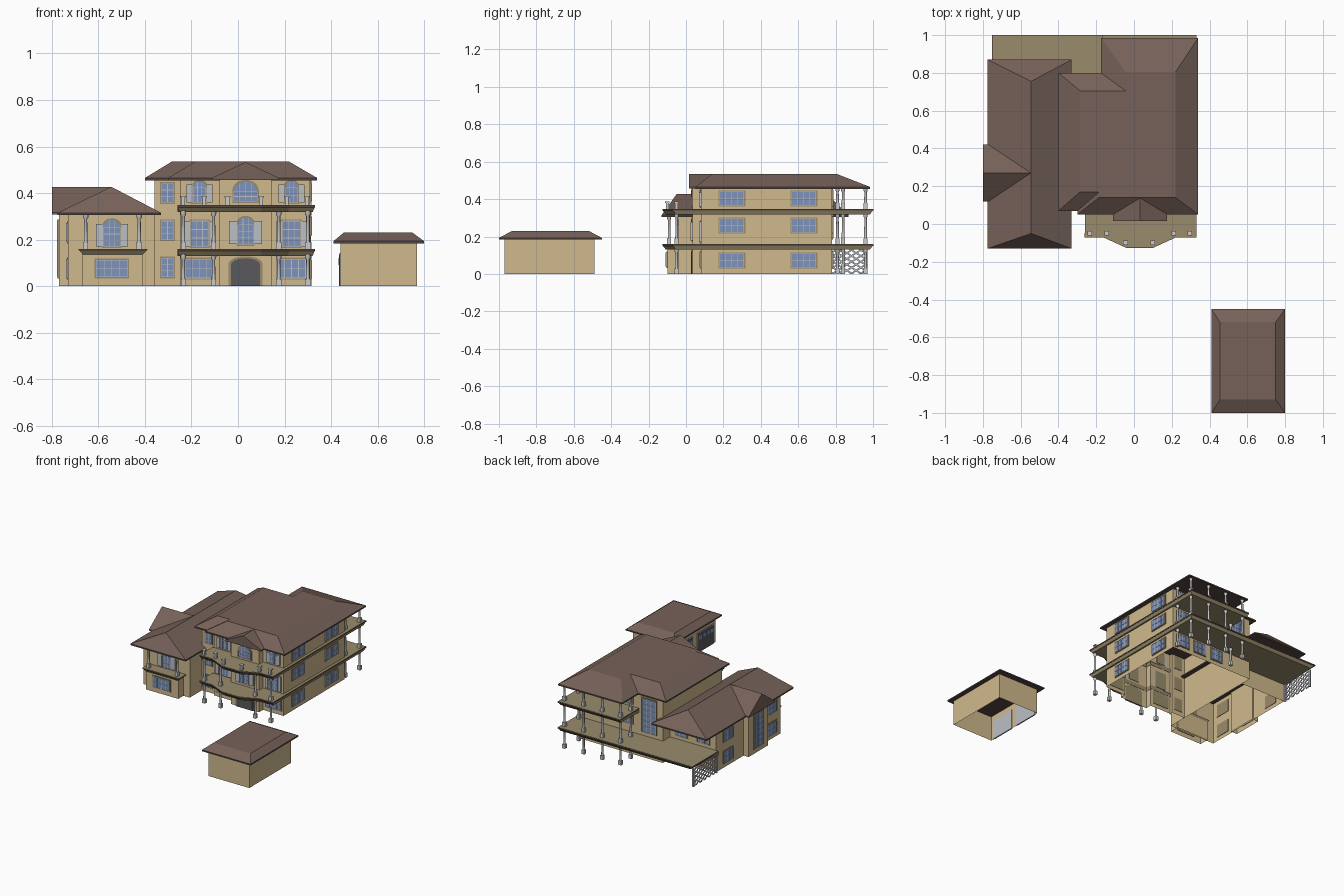
import bpy, bmesh, math

if "Cube" in bpy.data.objects:
    bpy.data.objects.remove(bpy.data.objects["Cube"])

def material(name, r, g, b):
    m = bpy.data.materials.new(name)
    m.diffuse_color = (r, g, b, 1)
    m.use_nodes = True
    m.node_tree.nodes["Principled BSDF"].inputs["Base Color"].default_value = m.diffuse_color
    return m

WALL = material("stucco", .63, .49, .27)
ROOF = material("roof_tile", .18, .12, .10)
DECK = material("deck_tan", .32, .26, .15)
DARK = material("dark_trim", .09, .065, .055)
GLASS = material("glass", .21, .29, .50)
PALE = material("pale_trim", .50, .52, .56)
DOOR = material("door_grey", .10, .10, .11)

def skin(name, rings, mat=None, bottom=True, top=True):
    """Bridge equal-length rings of 3D points and cap the ends."""
    bm = bmesh.new()
    rows = [[bm.verts.new(p) for p in r] for r in rings]
    n = len(rows[0])
    for a, b in zip(rows, rows[1:]):
        for i in range(n):
            j = (i + 1) % n
            bm.faces.new((a[i], a[j], b[j], b[i]))
    if bottom:
        bm.faces.new(rows[0][::-1])
    if top:
        bm.faces.new(rows[-1])
    bmesh.ops.remove_doubles(bm, verts=bm.verts, dist=1e-5)
    bmesh.ops.recalc_face_normals(bm, faces=bm.faces)
    me = bpy.data.meshes.new(name)
    bm.to_mesh(me)
    bm.free()
    ob = bpy.data.objects.new(name, me)
    bpy.context.collection.objects.link(ob)
    if mat:
        me.materials.append(mat)
    return ob

def at(outline, z):
    return [(x, y, z) for x, y in outline]

def rect(x0, x1, y0, y1):
    return [(x0, y0), (x1, y0), (x1, y1), (x0, y1)]

def box(name, x0, x1, y0, y1, z0, z1, mat=None, **kw):
    return skin(name, [at(rect(x0, x1, y0, y1), z0), at(rect(x0, x1, y0, y1), z1)], mat, **kw)

def scaled(outline, s, c=(.03, .45)):
    return [(c[0] + (x - c[0]) * s, c[1] + (y - c[1]) * s) for x, y in outline]

def panel(name, face, p, shape, d0, d1, mat):
    """Extrude a (sideways, up) shape outward from the wall plane p."""
    put = {'f': lambda u, v, d: (u, p - d, v), 'b': lambda u, v, d: (u, p + d, v),
           'r': lambda u, v, d: (p + d, u, v), 'l': lambda u, v, d: (p - d, u, v)}[face]
    return skin(name, [[put(u, v, d) for u, v in shape] for d in (d0, d1)], mat)

def arch(u0, u1, z0, z1, rise):
    if not rise:
        return rect(u0, u1, z0, z1)
    c, r = (u0 + u1) / 2, (u1 - u0) / 2
    return [(u0, z0), (u1, z0)] + [(c + r * math.cos(math.pi * i / 10),
            z1 - rise + rise * math.sin(math.pi * i / 10)) for i in range(11)]

def window(name, face, p, c, w, z0, z1, cols=4, rows=2, rise=0, shutter=0, trim=DECK):
    u0, u1, t = c - w / 2, c + w / 2, .007
    panel(name + "_frame", face, p, arch(u0 - t, u1 + t, z0 - t, z1 + t, rise), -.003, .005, trim)
    panel(name + "_glass", face, p, arch(u0, u1, z0, z1, rise), 0, .007, GLASS)
    for i in range(cols + 1):
        u = u0 + w * i / cols
        drop = rise * (1 - math.sqrt(max(0, 1 - ((u - c) / (w / 2)) ** 2)))
        panel(name + "_bar", face, p, rect(u - .0013, u + .0013, z0, z1 - drop), 0, .009, PALE)
    for i in range(rows + 1):
        v = z0 + (z1 - rise - z0) * i / rows
        panel(name + "_bar", face, p, rect(u0, u1, v - .0013, v + .0013), 0, .009, PALE)
    for s in ((-1, 1) if shutter else ()):
        a, b = sorted((c + s * (w / 2 + .004), c + s * (w / 2 + shutter)))
        panel(name + "_shutter", face, p, rect(a, b, z0, z1 - rise * .5), 0, .01, PALE)

def column(name, x, y, z0, z1, r=.008):
    box(name + "_base", x - .011, x + .011, y - .011, y + .011, z0, z0 + .03)
    prof = [(r, z0 + .03), (r * .85, z1 - .022), (r * 1.4, z1 - .016), (r * 1.5, z1)]
    ob = skin(name, [[(x + q * math.cos(a * math.pi / 5), y + q * math.sin(a * math.pi / 5), z)
                      for a in range(10)] for q, z in prof])
    ob.data.polygons.foreach_set("use_smooth", [len(f.vertices) == 4 for f in ob.data.polygons])

def roof(name, eave, top, z0, z1):
    skin(name + "_fascia", [at(eave, z0 - .01), at(eave, z0)], DARK, top=False)
    skin(name, [at(eave, z0), at(top, z1)], ROOF, bottom=False)

# Main house walls
skin("main_walls", [at([(-.36, .10), (-.25, .10), (-.25, .08), (-.08, .08), (-.08, .035), (.145, .035),
                        (.145, .08), (.31, .08), (.31, .78), (-.36, .78)], z) for z in (0, .46)],
     WALL, bottom=False, top=False)

# Main hipped roof with flat top, and front gable
roof("main_roof",
     [(-.40, .07), (-.30, .07), (-.30, .05), (.34, .05), (.34, .985), (-.175, .985), (-.175, .80), (-.40, .80)],
     [(-.285, .17), (-.185, .17), (-.185, .14), (.22, .14), (.22, .805), (-.045, .805), (-.045, .705), (-.285, .705)],
     .465, .535)
skin("front_gable_roof", [[(-.11, y, .457), (.175, y, .457), (.175, y, .466), (.0325, y, .533), (-.11, y, .466)]
                          for y in (.015, .14)], ROOF)

# Left wing walls, bay, roof and side gable
box("wing_walls", -.73, -.36, -.04, .70, 0, .315, WALL, bottom=False, top=False)
box("wing_side_bay", -.77, -.72, .16, .38, 0, .315, WALL, bottom=False, top=False)
box("wing_front_bay", -.67, -.41, -.10, -.03, 0, .14, WALL, bottom=False)
skin("wing_bay_skirt", [at(rect(-.665, -.41, -.105, -.03), .135), at(rect(-.685, -.39, -.12, -.03), .155),
                        at(rect(-.685, -.39, -.12, -.03), .16)], DECK)
for x in (-.655, -.425):
    column("wing_bay_post", x, -.09, .16, .31)
roof("wing_roof", rect(-.775, -.33, -.13, .87),
     [(-.545, -.05), (-.545, -.05), (-.545, .755), (-.545, .755)], .315, .427)
skin("wing_gable_roof", [[(x, .12, .308), (x, .42, .308), (x, .42, .317), (x, .27, .427), (x, .12, .317)]
                         for x in (-.80, -.545)], ROOF)

# Decks: front balconies, side ledges and rear terraces, wrapped around the open interior
front = [(-.26, -.07), (-.16, -.07), (-.04, -.125), (.10, -.125), (.22, -.07), (.33, -.07), (.33, 1)]
inner = [(.308, .782), (.308, .082), (.143, .082), (.143, .037), (-.078, .037), (-.078, .082), (-.26, .082)]
for name, end, tail, z in (("lower_deck", -.75, [(-.75, .70), (-.362, .70), (-.362, .782)], .13),
                           ("upper_deck", -.17, [(-.17, .782)], .318)):
    outer, rest = front + [(end, 1)], tail + inner
    skin(name, [at(scaled(outer, .97) + rest, z), at(outer + rest, z + .022), at(outer + rest, z + .03)], DECK)
    skin(name + "_edge", [at(scaled(outer, 1.003) + rest, z + d) for d in (.02, .028)], DARK)

# Columns: front (two storeys), stub posts above the balcony, and rear
for x in (-.235, -.105, .175, .30):
    column("front_column", x, -.05, 0, .135)
    column("balcony_column", x, -.05, .16, .322)
for x, y in ((-.235, -.05), (-.145, -.05), (-.045, -.10), (.10, -.10), (.21, -.05), (.295, -.05)):
    box("stub_post", x - .008, x + .008, y - .008, y + .008, .345, .38)
    box("stub_post_cap", x - .012, x + .012, y - .012, y + .012, .38, .388)
for x, y in ((.305, .96), (.15, .96), (0, .96), (-.145, .96), (-.145, .84), (.295, .81)):
    for z0, z1 in ((0, .135), (.16, .322), (.348, .46)):
        column("rear_column", x, y, z0, z1)

# Lattice screen under the terrace's left end
Y0, Y1, H, S = .705, .965, .13, 1.6
for s in (1, -1):
    for k in range(-6, 7):
        c = (Y0 + Y1) / 2 + k * .05 - s * S * H / 2
        ends = sorted(((y - c) / (s * S) for y in (Y0, Y1)))
        za, zb = max(0, ends[0]), min(H, ends[1])
        if zb - za > .004:
            ya, yb = c + s * S * za, c + s * S * zb
            panel("lattice_bar", 'l', -.735, [(ya - .008, za), (ya + .008, za), (yb + .008, zb), (yb - .008, zb)],
                  0, .004, PALE)
for y in (Y0, Y1):
    box("lattice_post", -.742, -.73, y - .006, y + .006, 0, H, PALE)

# Main front windows and entrance
for x in (-.165, .23):
    window("front_lower_window", 'f', .08, x, .12, .035, .115)
    window("front_middle_window", 'f', .08, x, .075, .17, .28, 3, 3, shutter=.026)
    window("front_upper_window", 'f', .08, x, .055, .36, .45, 3, 2, rise=.028, shutter=.028)
window("centre_middle_window", 'f', .035, .0325, .065, .18, .295, 3, 3, rise=.032, shutter=.038)
window("centre_upper_window", 'f', .035, .0325, .10, .365, .45, 4, 2, rise=.045)
panel("entrance_frame", 'f', .035, arch(-.04, .105, 0, .128, .03), -.003, .006, DECK)
panel("entrance_door", 'f', .035, arch(-.03, .095, 0, .12, .028), 0, .009, DOOR)
for z in (.04, .20, .36):
    window("tower_window", 'f', .10, -.303, .05, z, z + .08, 2, 3)

# Right, rear and hidden-side windows
for z in (.035, .222, .367):
    for y in (.245, .63):
        window("right_window", 'r', .31, y, .13, z, z + .073)
    for x in (-.07, .08, .22):
        window("rear_window", 'b', .78, x, .09, z, z + .08, 3, 2)
window("rear_tall_window", 'b', .78, -.25, .11, .19, .43, 3, 6)

# Wing windows
window("wing_lower_window", 'f', -.10, -.542, .135, .04, .112)
window("wing_upper_window", 'f', -.04, -.542, .07, .17, .285, 3, 3, rise=.034, shutter=.034)
window("wing_gable_window", 'l', -.77, .27, .10, .04, .28, 3, 6)
for z in (.035, .19):
    for y in (.06, .56):
        window("wing_left_window", 'l', -.73, y, .10, z, z + .08, 3, 2)
for x in (-.63, -.46):
    window("wing_rear_window", 'b', .70, x, .09, .19, .28, 3, 2)

# Detached garage with two doors on its left side
box("garage_walls", .44, .77, -.97, -.49, 0, .19, WALL, bottom=False, top=False)
roof("garage_roof", rect(.41, .80, -1, -.45), rect(.455, .75, -.93, -.52), .193, .23)
for y in (-.85, -.61):
    panel("garage_door_frame", 'l', .44, rect(y - .098, y + .098, 0, .143), -.003, .004, PALE)
    panel("garage_door", 'l', .44, rect(y - .09, y + .09, 0, .135), 0, .006, DOOR)
    for i in range(4):
        u = y - .066 + i * .044
        panel("garage_door_pane", 'l', .44, rect(u - .016, u + .016, .09, .12), 0, .008, GLASS)
